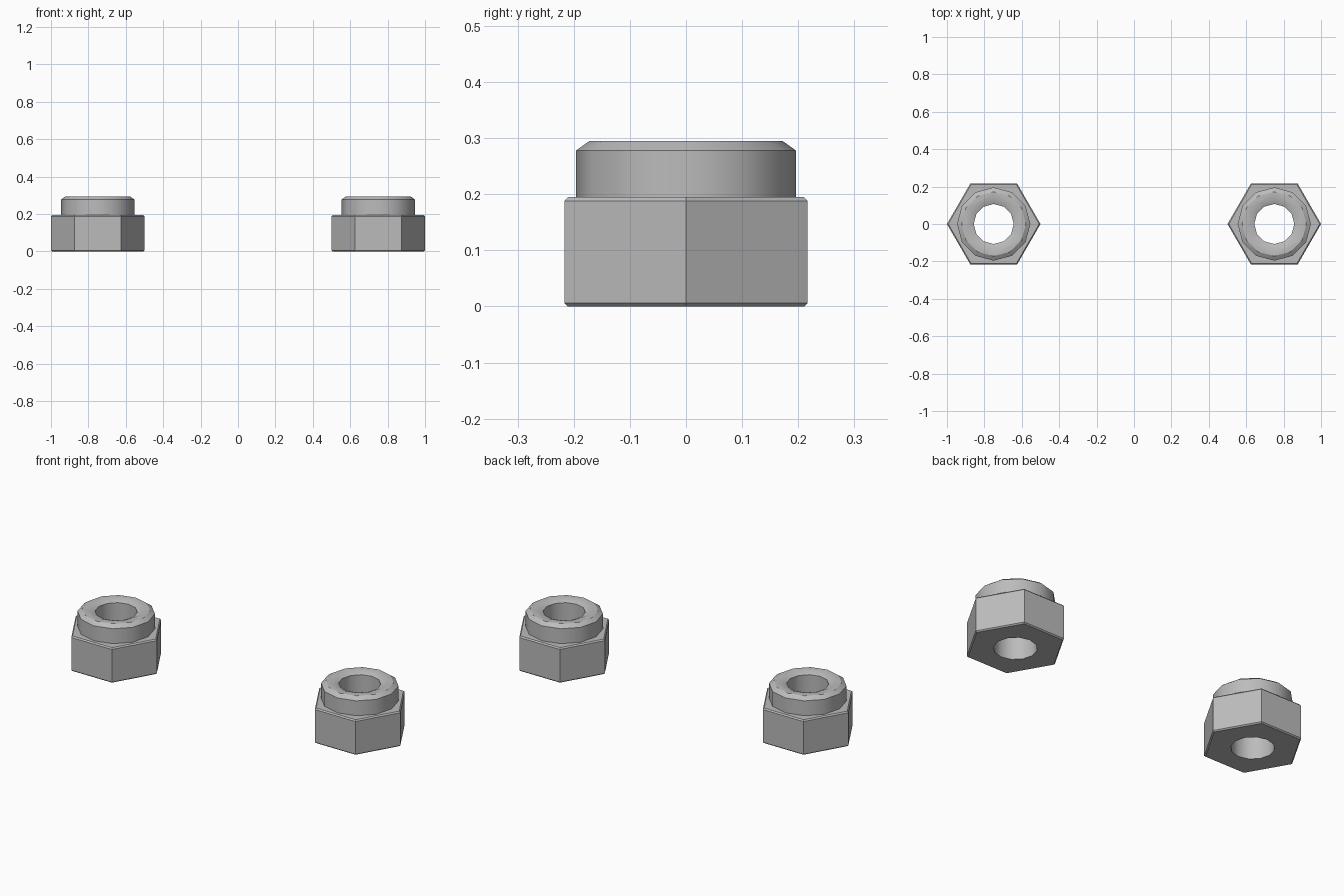
import bpy, bmesh, math

cube = bpy.data.objects.get("Cube")
if cube:
    bpy.data.objects.remove(cube, do_unlink=True)

steel = bpy.data.materials.new("plain_grey_steel")
steel.use_nodes = True
GREY = (0.5, 0.5, 0.5, 1)
steel.diffuse_color = GREY
steel.node_tree.nodes["Principled BSDF"].inputs["Base Color"].default_value = GREY

SIDES = 12
HOLE = 0.107


def ring(bm, radius, z, hexagonal=False):
    """Twelve points on a circle, or on a hexagon with corners on the x axis."""
    verts = []
    for i in range(SIDES):
        a = 2 * math.pi * i / SIDES
        r = radius * math.cos(math.pi / 6) if hexagonal and i % 2 else radius
        verts.append(bm.verts.new((r * math.cos(a), r * math.sin(a), z)))
    return verts


def nut_mesh():
    bm = bmesh.new()
    # Profile from the bottom of the hole, around the outside, back to the hole
    profile = [
        (HOLE, 0, False),
        (0.243, 0, True), (0.25, 0.006, True),        # hexagonal body
        (0.25, 0.188, True), (0.243, 0.195, True),
        (0.196, 0.195, False), (0.196, 0.278, False),  # round collar
        (0.172, 0.295, False), (0.135, 0.295, False),  # rounded lip
        (HOLE, 0.283, False),
    ]
    rings = [ring(bm, *p) for p in profile]
    for low, high in zip(rings, rings[1:] + rings[:1]):
        for i in range(SIDES):
            j = (i + 1) % SIDES
            bm.faces.new((low[i], low[j], high[j], high[i]))
    # Merge the halves of each flat hexagon side
    bmesh.ops.recalc_face_normals(bm, faces=bm.faces)
    bmesh.ops.dissolve_limit(bm, angle_limit=math.radians(0.5),
                             verts=bm.verts, edges=bm.edges)
    mesh = bpy.data.meshes.new("lock_nut")
    bm.to_mesh(mesh)
    bm.free()
    mesh.materials.append(steel)
    return mesh


# Matching pair of nuts
mesh = nut_mesh()
for name, x in (("left_nut", 0.75), ("right_nut", -0.75)):
    nut = bpy.data.objects.new(name, mesh)
    nut.location.x = x
    bpy.context.collection.objects.link(nut)

# Smooth the round collar and hole, keep the hexagon edges crisp
bpy.ops.object.select_all(action="DESELECT")
nut.select_set(True)
bpy.context.view_layer.objects.active = nut
bpy.ops.object.shade_smooth_by_angle(angle=math.radians(34))
